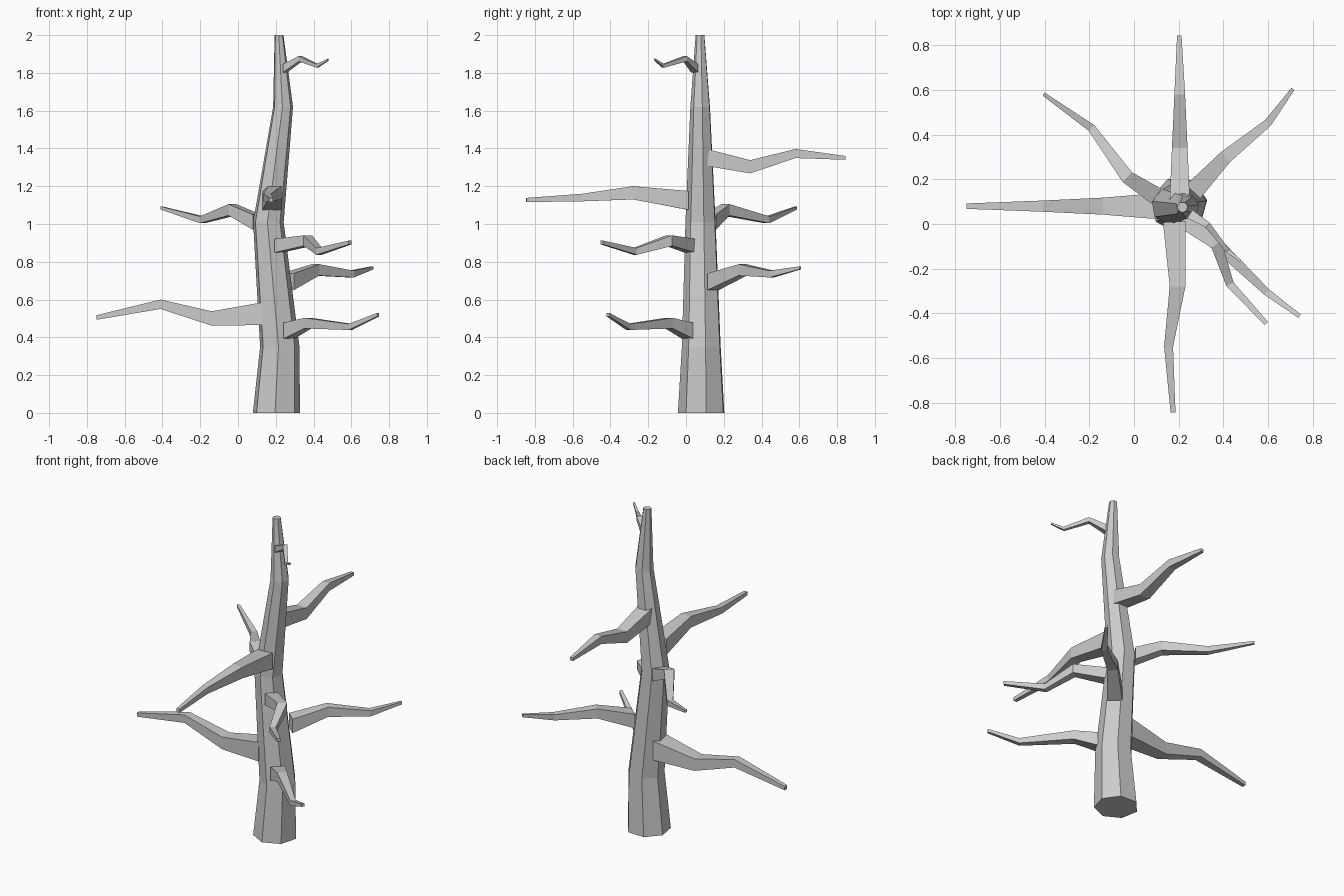
import bpy
from math import cos, sin, radians, tau
from mathutils import Vector

if "Cube" in bpy.data.objects:
    bpy.data.objects.remove(bpy.data.objects["Cube"])


def loft(name, rings):
    """Skin a list of equal-sized vertex rings and cap both ends."""
    n = len(rings[0])
    verts = [v for r in rings for v in r]
    faces = [list(range(n))[::-1], [len(verts) - n + i for i in range(n)]]
    for k in range(len(rings) - 1):
        for i in range(n):
            j = (i + 1) % n
            faces.append([k * n + i, k * n + j, (k + 1) * n + j, (k + 1) * n + i])
    mesh = bpy.data.meshes.new(name)
    mesh.from_pydata(verts, [], faces)
    obj = bpy.data.objects.new(name, mesh)
    bpy.context.collection.objects.link(obj)
    return obj


def branch(name, path):
    """Square-section branch along points (x, y, z, half width)."""
    pts = [Vector(p[:3]) for p in path]
    rings = []
    for i, p in enumerate(pts):
        d = Vector((0, 0, 0))
        if i > 0:
            d += (p - pts[i - 1]).normalized()
        if i < len(pts) - 1:
            d += (pts[i + 1] - p).normalized()
        d.z = 0
        d.normalize()
        side = d.cross(Vector((0, 0, 1)))
        up = Vector((0, 0, 1))
        h = path[i][3]
        rings.append([p + side * h * a + up * h * b
                      for a, b in ((1, -1), (1, 1), (-1, 1), (-1, -1))])
    return loft(name, rings)


# Seven-sided crooked trunk: x, y, z, radius
trunk = [(.202, .085, 0, .128), (.22, .085, .35, .107), (.16, .08, 1.01, .083),
         (.238, .077, 1.62, .054), (.217, .075, 2.0, .024)]
loft("trunk", [[(x + r * cos(radians(10) + tau * k / 7),
                 y + r * sin(radians(10) + tau * k / 7), z) for k in range(7)]
               for x, y, z, r in trunk])

# Bare branches
branches = {
    "left_branch": [(.13, .08, .525, .06), (-.14, .08, .50, .038),
                    (-.41, .08, .575, .025), (-.75, .08, .505, .012)],
    "front_branch": [(.18, .01, 1.125, .05), (.195, -.28, 1.165, .035),
                     (.155, -.55, 1.14, .02), (.175, -.845, 1.127, .011)],
    "back_branch": [(.205, .11, 1.352, .045), (.205, .34, 1.303, .035),
                    (.205, .58, 1.373, .024), (.203, .845, 1.35, .01)],
    "back_right_branch": [(.265, .145, .695, .044), (.41, .30, .757, .03),
                          (.6, .453, .735, .018), (.712, .605, .768, .008)],
    "back_left_branch": [(.10, .125, 1.01, .04), (-.03, .21, 1.075, .03),
                         (-.19, .43, 1.022, .018), (-.405, .582, 1.085, .008)],
    "low_right_branch": [(.27, .008, .435, .042), (.37, -.09, .475, .028),
                         (.595, -.305, .455, .016), (.742, -.413, .52, .009)],
    "middle_right_branch": [(.215, .02, .885, .036), (.37, -.09, .912, .028),
                            (.43, -.27, .855, .018), (.593, -.445, .902, .01)],
    "top_twig": [(.25, .045, 1.825, .022), (.33, -.005, 1.875, .014),
                 (.42, -.12, 1.837, .009), (.477, -.165, 1.87, .005)],
}
for name, path in branches.items():
    branch(name, path)
